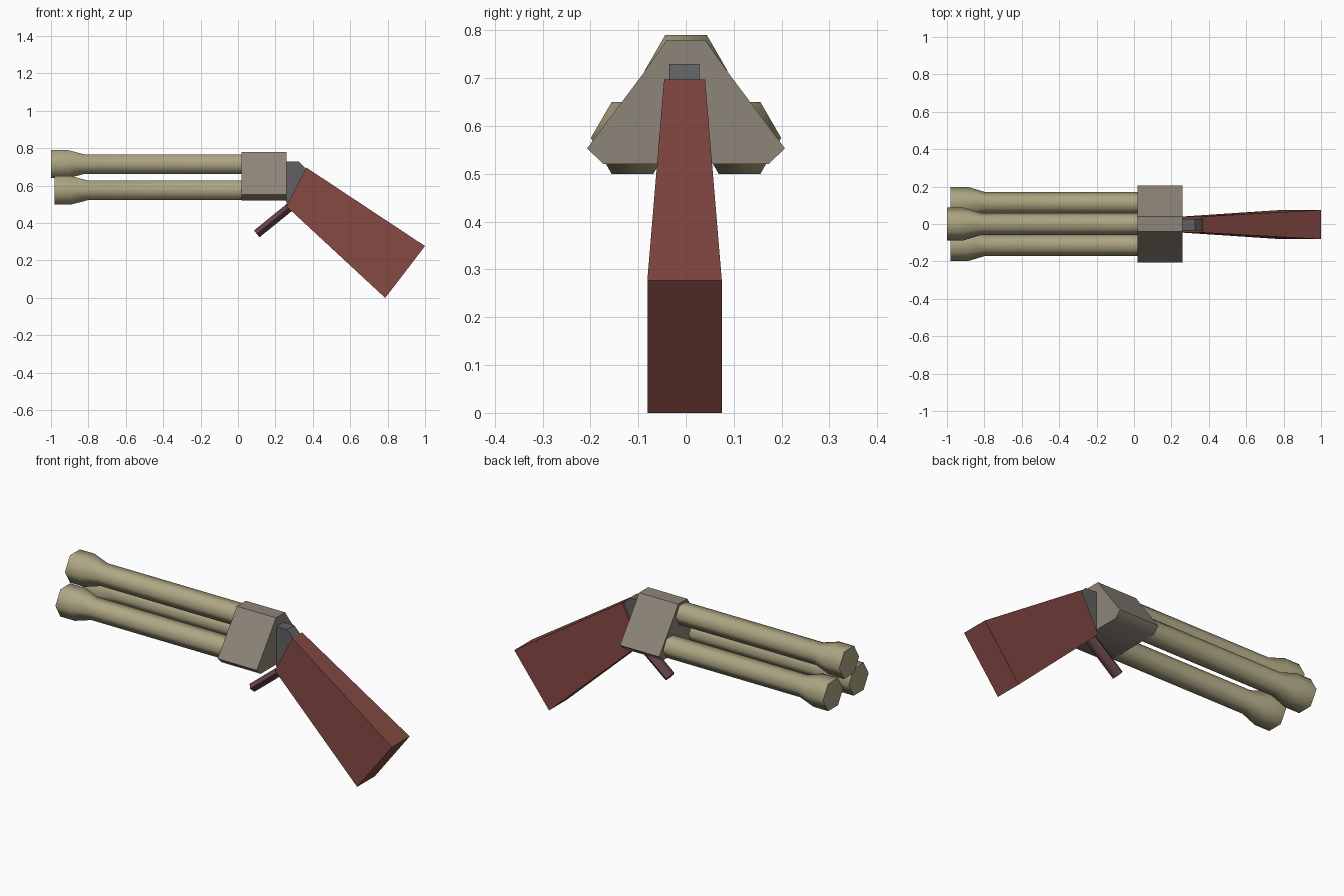
import bpy, math
from mathutils import Vector

if "Cube" in bpy.data.objects:
    bpy.data.objects.remove(bpy.data.objects["Cube"])


def material(name, color):
    m = bpy.data.materials.new(name)
    m.diffuse_color = (*color, 1)
    m.use_nodes = True
    m.node_tree.nodes["Principled BSDF"].inputs["Base Color"].default_value = m.diffuse_color
    return m


KHAKI = material("khaki metal", (0.42, 0.38, 0.23))
TAUPE = material("taupe metal", (0.27, 0.235, 0.19))
STEEL = material("dark steel", (0.12, 0.12, 0.125))
WOOD = material("red wood", (0.23, 0.065, 0.055))
MAUVE = material("dark mauve", (0.13, 0.055, 0.07))


def loft(name, rings, mat, smooth=35):
    """Skin equal-length rings of points and cap both ends."""
    n = len(rings[0])
    verts = [p for ring in rings for p in ring]
    faces = [tuple(range(n)), tuple(range(len(verts) - n, len(verts)))]
    for r in range(len(rings) - 1):
        for i in range(n):
            j = (i + 1) % n
            faces.append((r * n + i, r * n + j, (r + 1) * n + j, (r + 1) * n + i))
    me = bpy.data.meshes.new(name)
    me.from_pydata(verts, [], faces)
    me.materials.append(mat)
    ob = bpy.data.objects.new(name, me)
    bpy.context.collection.objects.link(ob)
    bpy.ops.object.select_all(action='DESELECT')
    ob.select_set(True)
    bpy.context.view_layer.objects.active = ob
    bpy.ops.object.mode_set(mode='EDIT')
    bpy.ops.mesh.select_all(action='SELECT')
    bpy.ops.mesh.normals_make_consistent(inside=False)
    bpy.ops.object.mode_set(mode='OBJECT')
    if smooth:
        bpy.ops.object.shade_smooth_by_angle(angle=math.radians(smooth))
    return ob


HEX = [(math.cos(i * math.pi / 3), math.sin(i * math.pi / 3)) for i in range(6)]


# Three six-sided barrels with flared muzzles
def barrel(name, x, y, z):
    stations = [(x, 0.087), (x + 0.09, 0.087), (x + 0.18, 0.06), (0.04, 0.06)]
    loft(name, [[(sx, y + r * c, z + r * s) for c, s in HEX]
                for sx, r in stations], KHAKI, 62)


barrel("top_barrel", -1.0, 0, 0.715)
barrel("left_barrel", -0.98, -0.112, 0.575)
barrel("right_barrel", -0.98, 0.112, 0.575)

# Receiver block that wraps the barrels
half = [(0.04, 0.78), (0.088, 0.712), (0.207, 0.553), (0.172, 0.52)]
outline = half + [(-y, z) for y, z in reversed(half)]
loft("receiver", [[(x, y, z) for y, z in outline] for x in (0.02, 0.26)], TAUPE, 50)

# Steel neck joining receiver and stock
neck = [(0.255, 0.73), (0.325, 0.73), (0.37, 0.685), (0.265, 0.495), (0.255, 0.52)]
loft("neck", [[(x, y, z) for x, z in neck] for y in (-0.036, 0.028)], STEEL, 0)

# Stock widening towards the butt
top_front, low_front = (0.365, 0.697), (0.258, 0.49)
top_butt, low_butt = (1.0, 0.277), (0.787, 0.0)


def section(top, low, w):
    return [(top[0], -w - 0.003, top[1]), (top[0], w - 0.003, top[1]),
            (low[0], w - 0.003, low[1]), (low[0], -w - 0.003, low[1])]


loft("stock", [section(top_front, low_front, 0.043),
               section(top_butt, low_butt, 0.078)], WOOD, 0)

# Trigger rod angled down and forward
start, end = Vector((0.285, 0, 0.492)), Vector((0.1, 0, 0.342))
d = (end - start).normalized()
up = Vector((-d.z, 0, d.x))
loft("trigger", [[p + Vector((0, 0.034 * c - 0.003, 0)) + up * (0.027 * s) for c, s in HEX]
                 for p in (start, end)], MAUVE, 62)
